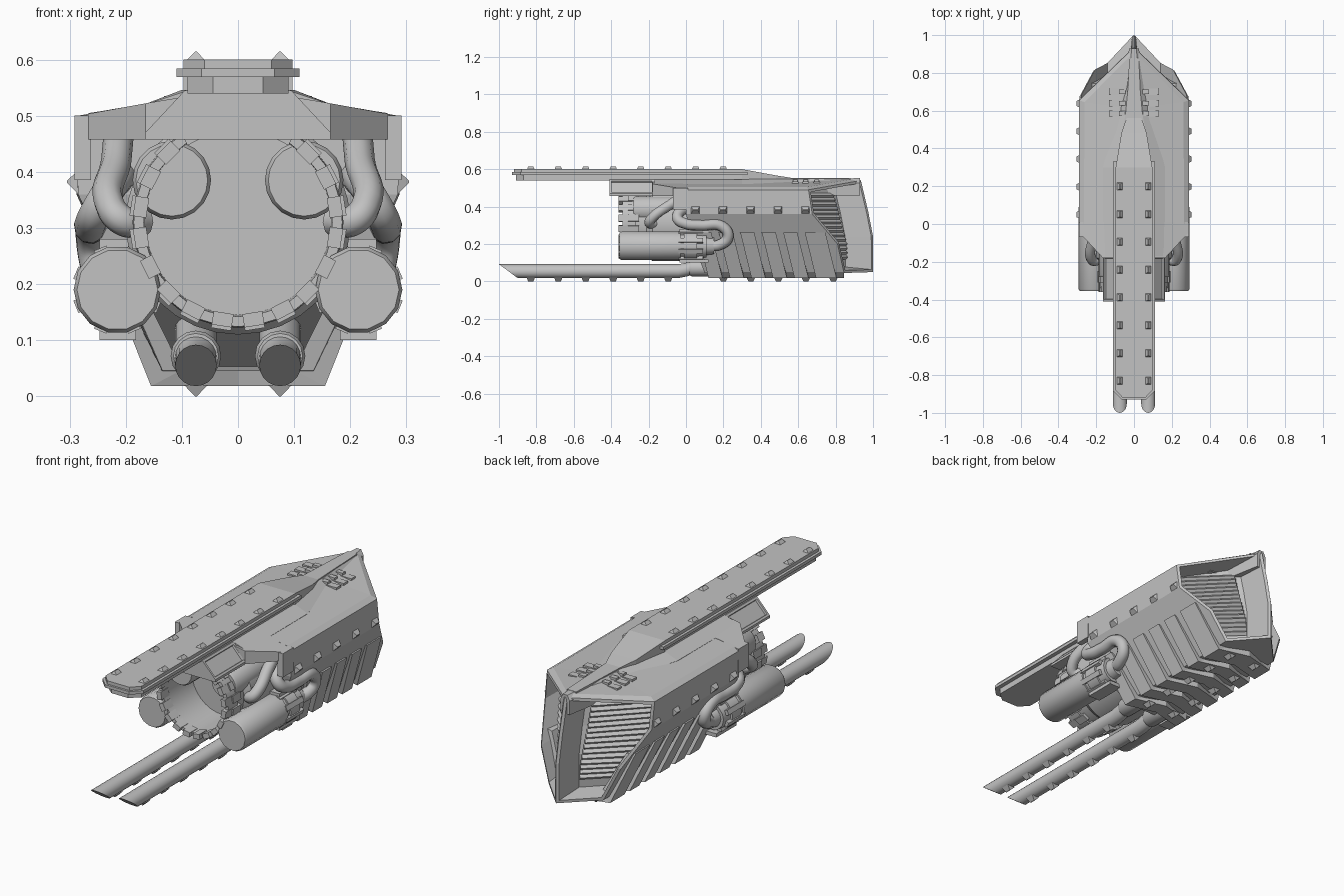
import bpy, bmesh, math
from math import sin, cos, pi
from mathutils import Matrix, Vector

if "Cube" in bpy.data.objects:
    bpy.data.objects.remove(bpy.data.objects["Cube"])

GREY = (0.54, 0.54, 0.54, 1)
mat = bpy.data.materials.new("hull_grey")
mat.use_nodes = True
mat.diffuse_color = GREY
mat.node_tree.nodes["Principled BSDF"].inputs["Base Color"].default_value = GREY


def finish(name, bm, smooth=False, mirror=False):
    bmesh.ops.recalc_face_normals(bm, faces=bm.faces)
    me = bpy.data.meshes.new(name)
    bm.to_mesh(me)
    bm.free()
    me.materials.append(mat)
    ob = bpy.data.objects.new(name, me)
    bpy.context.collection.objects.link(ob)
    if mirror:
        ob.modifiers.new("Mirror", 'MIRROR')
    if smooth:
        bpy.ops.object.select_all(action='DESELECT')
        ob.select_set(True)
        bpy.context.view_layer.objects.active = ob
        bpy.ops.object.shade_smooth_by_angle(angle=math.radians(35))


def loft_bm(rings):
    """Bridge equal-length rings and cap both ends."""
    bm = bmesh.new()
    vs = [[bm.verts.new(p) for p in r] for r in rings]
    n = len(vs[0])
    for a, b in zip(vs, vs[1:]):
        for i in range(n):
            j = (i + 1) % n
            bm.faces.new((a[i], a[j], b[j], b[i]))
    bm.faces.new(vs[0])
    bm.faces.new(vs[-1])
    bmesh.ops.recalc_face_normals(bm, faces=bm.faces)
    return bm


def both(half):
    """Close a half outline by mirroring it across x."""
    return half + [(-x, y, z) for x, y, z in reversed(half) if x > 0]


def prism(name, outline, z0, z1):
    finish(name, loft_bm([both([(x, y, z) for x, y in outline]) for z in (z0, z1)]))


def lathe(name, cx, cz, profile, n, mirror=False):
    rings = [[(cx + r * cos(2 * pi * i / n), y, cz + r * sin(2 * pi * i / n))
              for i in range(n)] for y, r in profile]
    finish(name, loft_bm(rings), True, mirror)


def box(bm, lo, hi, rot=Matrix()):
    lo, hi = Vector(lo), Vector(hi)
    m = Matrix.Translation((lo + hi) / 2) @ Matrix.Diagonal((hi - lo).to_4d())
    bmesh.ops.create_cube(bm, size=1, matrix=rot @ m)


def pipe(name, pts, r):
    for side, s in (("left", 1), ("right", -1)):
        cu = bpy.data.curves.new(side + name, 'CURVE')
        cu.dimensions = '3D'
        cu.bevel_depth, cu.bevel_resolution, cu.resolution_u = r, 3, 8
        cu.use_fill_caps = True
        sp = cu.splines.new('BEZIER')
        sp.bezier_points.add(len(pts) - 1)
        for bp, (x, y, z) in zip(sp.bezier_points, pts):
            bp.co = (s * x, y, z)
            bp.handle_left_type = bp.handle_right_type = 'AUTO'
        cu.materials.append(mat)
        ob = bpy.data.objects.new(side + name, cu)
        bpy.context.collection.objects.link(ob)
        bpy.ops.object.select_all(action='DESELECT')
        ob.select_set(True)
        bpy.context.view_layer.objects.active = ob
        bpy.ops.object.convert(target='MESH')
        bpy.ops.object.shade_smooth_by_angle(angle=math.radians(40))


# Hull: stacked outlines given by front corner, side corner and prow
levels = [
    [(.135, .10, .045), (.147, .845, .045), (0, 1, .05)],
    [(.21, .04, .2), (.215, .81, .2), (0, 1, .24)],
    [(.285, 0, .36), (.288, .675, .36), (0, .975, .37)],
    [(.29, 0, .49), (.29, .655, .49), (0, .935, .54)],
    [(.265, 0, .505), (.262, .645, .505), (0, .91, .55)],
    [(.08, 0, .532), (.08, .62, .532), (0, .88, .55)],
]
bm = loft_bm([both(l) for l in levels])
# Deep prow openings, pushed straight forward behind a thin rim
for s in (1, -1):
    faces = [f for f in bm.faces if f.normal.y > .3 and f.normal.x * s > .1
             and f.calc_center_median().z < .48 and abs(f.normal.z) < .7]
    bmesh.ops.inset_region(bm, faces=faces, thickness=.014, use_even_offset=True)
    bmesh.ops.inset_region(bm, faces=faces, thickness=.014, use_even_offset=True)
    bmesh.ops.translate(bm, verts=list({v for f in faces for v in f.verts}), vec=(0, -.13, 0))
# Bay under the drum with a sloping ceiling
bay = [f for f in bm.faces if f.normal.y < -.7 and f.calc_center_median().z < .2]
bmesh.ops.inset_region(bm, faces=bay, thickness=.01)
for v in {v for f in bay for v in f.verts if v.co.z < .15}:
    v.co.y += .18
finish("hull", bm)

# Prow grille slats
bm = bmesh.new()
for k in range(15):
    z = .13 + k * .0235
    for a, b in zip(levels, levels[1:4]):
        if a[1][2] <= z <= b[1][2]:
            t = (z - a[1][2]) / (b[1][2] - a[1][2])
            side, nose = (Vector(a[i]).lerp(Vector(b[i]), t) for i in (1, 2))
    side.z = nose.z = z
    d = (nose - side).normalized()
    back = Vector((0, -.12, 0))
    p, q = side.lerp(nose, .1) + back, side.lerp(nose, .86) + back
    m = Matrix.Translation((p + q) / 2) @ d.to_track_quat('Z', 'Y').to_matrix().to_4x4()
    bmesh.ops.create_cone(bm, cap_ends=True, segments=4, radius1=.013, radius2=.013,
                          depth=(q - p).length, matrix=m)
finish("grille_slats", bm, mirror=True)

# Front overhang of the roof, with cheek plates
wing = [(.285, -.05), (.165, -.18), (.06, -.18), (.06, .01), (.285, .01)]
top = [.5, .522, .54, .54, .5]
finish("roof_overhang", loft_bm([[(x, y, .458) for x, y in wing],
                                 [(x, y, z) for (x, y), z in zip(wing, top)]]), mirror=True)
bm = bmesh.new()
box(bm, (.262, -.07, .385), (.291, .01, .5))
finish("cheek_plates", bm, mirror=True)

# Slanted armour ribs that wrap under the hull
for i in range(6):
    y, w = .06 + i * .115, .11 if i == 5 else .075
    stations = [((.2, .25), (.252, .262), 0), ((.1, .047), (.155, .018), .06),
                ((0, .047), (0, .018), .1)]
    rings = [[(a[0], y + d, a[1]), (a[0], y + d + w, a[1]),
              (b[0], y + d + w, b[1]), (b[0], y + d, b[1])] for a, b, d in stations]
    finish("armour_rib", loft_bm(rings), mirror=True)

# Roof spine and front hood with recessed sides
finish("roof_spine", loft_bm([both([(a, y, .46), (a, y, z - .025), (b, y, z)])
       for y, a, b, z in [(-.17, .165, .09, .545), (.3, .165, .1, .546),
                          (.58, .09, .045, .548), (.93, .025, .012, .552)]]))
bm = loft_bm([both([(.165, y, .458), (.165, y, .47), (.095, y, .545)]) for y in (-.41, -.17)])
panels = [f for f in bm.faces if abs(f.normal.x) > .5 and f.calc_center_median().z > .48]
bmesh.ops.inset_individual(bm, faces=panels, thickness=.015)
bmesh.ops.inset_individual(bm, faces=panels, thickness=.003, depth=-.01)
finish("hood", bm)

# Long top rail: keel, flange, deck and sloping tail
prism("rail_keel", [(.045, -.91), (.09, -.87), (.09, .33)], .54, .572)
prism("rail_flange", [(.065, -.93), (.11, -.885), (.11, .33)], .569, .584)
prism("rail_deck", [(.06, -.92), (.097, -.88), (.097, .3)], .58, .6)
finish("rail_tail", loft_bm([both([(a, y, .52), (a, y, z)]) for y, a, z in
                             [(.3, .097, .6), (.48, .067, .567), (.56, .04, .554),
                              (.88, .025, .553)]]))

# Roof vents
bm = bmesh.new()
for y in (.585, .64, .70):
    box(bm, (.075, y - .017, .49), (.132, y + .017, .535))
    box(bm, (.045, y - .012, .5), (.08, y + .012, .546))
finish("roof_vents", bm, mirror=True)

# Open front drum with a ring of teeth and two inner canisters
lathe("drum", 0, .31, [(-.12, .03), (-.12, .165), (-.34, .168), (-.34, .186), (-.27, .188),
                       (-.27, .178), (-.21, .178), (-.18, .2), (.05, .2)], 32)
bm = bmesh.new()
for i in range(20):
    rot = Matrix.Translation((0, 0, .31)) @ Matrix.Rotation(2 * pi * (i + .5) / 20, 4, 'Y')
    box(bm, (-.018, -.36, .163), (.018, -.3, .187), rot)
    box(bm, (-.018, -.31, .175), (.018, -.25, .193), rot)
finish("drum_teeth", bm)
lathe("drum_canister", .118, .385, [(-.28, .064), (-.27, .07), (-.05, .07)], 20, mirror=True)

# Side tanks with clamps
lathe("side_tank", .215, .19, [(-.355, .072), (-.345, .078), (-.03, .078), (-.03, .07),
      (-.01, .07), (-.01, .078), (.06, .078), (.06, .068), (.11, .064), (.11, .05),
      (.15, .045)], 14, mirror=True)
bm = bmesh.new()
for z in (.1, .262):
    box(bm, (.182, -.035, z), (.247, .12, z + .018))
for i in range(8):
    rot = Matrix.Translation((.215, 0, .19)) @ Matrix.Rotation(pi * (i + .5) / 4, 4, 'Y')
    box(bm, (-.012, -.04, .06), (.012, .09, .08), rot)
finish("tank_clamps", bm, mirror=True)

# Bent pipes
pipe("_tank_pipe", [(.225, .12, .19), (.24, .18, .195), (.255, .225, .24), (.262, .19, .295),
                    (.262, .08, .3), (.262, 0, .308), (.25, -.045, .335), (.225, -.03, .375),
                    (.2, .05, .4)], .029)
pipe("_drum_pipe", [(.17, -.16, .31), (.205, -.195, .313), (.226, -.185, .335),
                    (.217, -.07, .42), (.212, .01, .475)], .027)

# Lower barrels with slanted muzzles and collars
rings = []
for y, z, r, cut in [(-.95, .055, .037, .05), (-.04, .055, .037, 0), (.01, .065, .037, 0),
                     (.06, .085, .037, 0), (.16, .12, .037, 0)]:
    rings.append([(.075 + r * cos(pi * i / 10), y - cut * sin(pi * i / 10),
                   z + r * sin(pi * i / 10)) for i in range(20)])
finish("lower_barrel", loft_bm(rings), smooth=True, mirror=True)
lathe("barrel_collar", .075, .072, [(.02, .04), (.03, .045), (.14, .045)], 16, mirror=True)


# Ridged studs on rail, barrels, belly and flanks
def studs(name, x, z, ys, turn):
    bm = bmesh.new()
    for y in ys:
        stud = bmesh.ops.create_cube(bm, size=1)["verts"]
        for v in stud:
            v.co = Vector((v.co.x * .042, v.co.y * .045, v.co.z * .02))
            if v.co.z > 0:
                v.co.x *= .08
                v.co.y *= .6
        bmesh.ops.transform(bm, verts=stud, matrix=Matrix.Translation((x, y, z)) @ turn)
    finish(name, bm, mirror=True)


step = .147
down = Matrix.Rotation(pi, 4, 'Y')
studs("rail_studs", .075, .604, [-.83 + step * i for i in range(8)], Matrix())
studs("barrel_studs", .075, .01, [-.83 + step * i for i in range(6)], down)
studs("belly_studs", .075, .01, [.2 + step * i for i in range(5)], down)
studs("flank_studs", .295, .382, [.05 + step * i for i in range(5)], Matrix.Rotation(pi / 2, 4, 'Y'))
